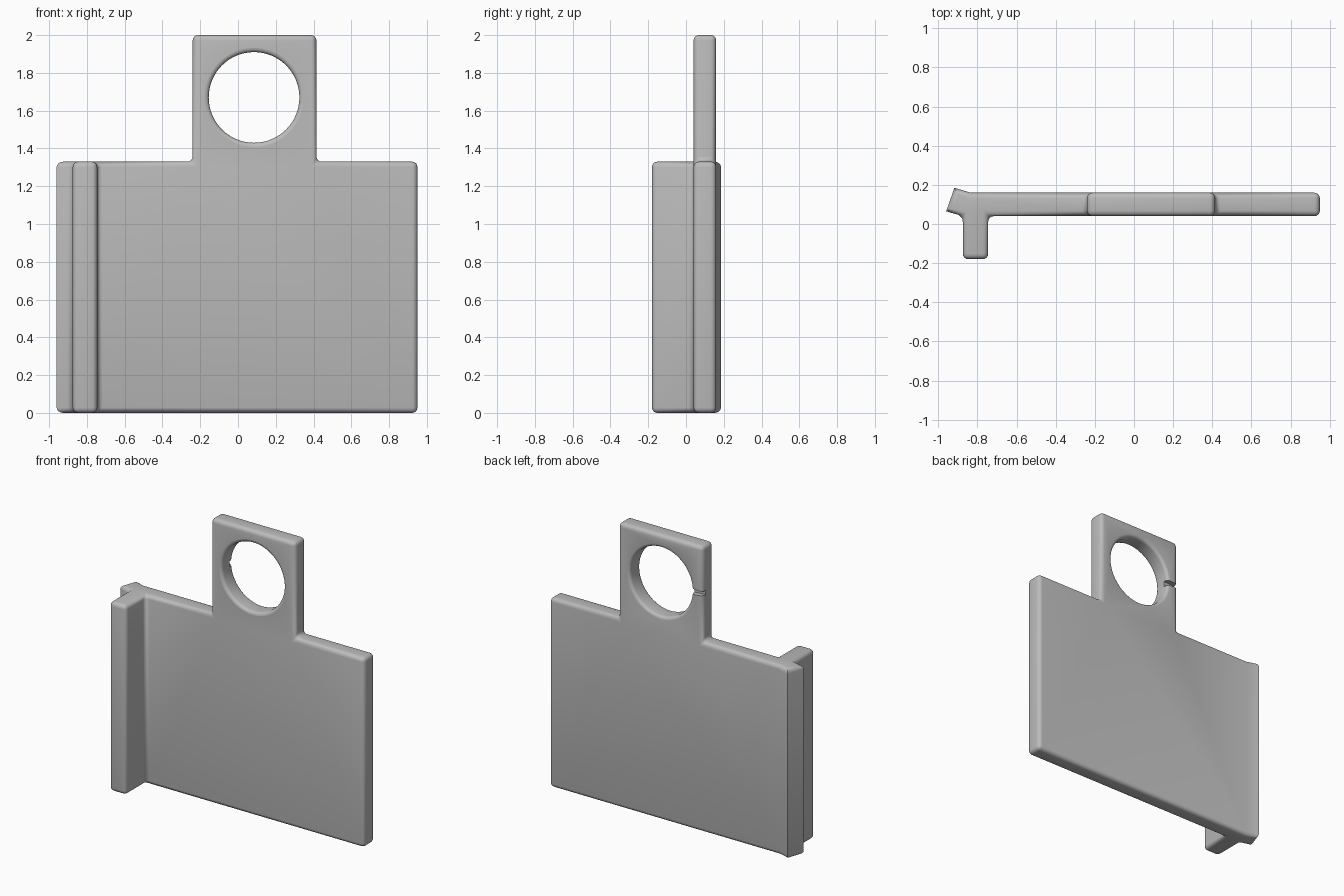
import bpy, bmesh, math
from mathutils import Vector

cube = bpy.data.objects.get("Cube")
if cube:
    bpy.data.objects.remove(cube)

FRONT, BACK, BODY_H, TOP = 0.04, 0.16, 1.33, 2.0
TAB_L, TAB_R = -0.24, 0.415
HOLE = Vector((0.085, 0.10, 1.67))

grey = bpy.data.materials.new("plain grey")
grey.use_nodes = True
colour = (0.5, 0.5, 0.5, 1)
grey.diffuse_color = colour
grey.node_tree.nodes["Principled BSDF"].inputs["Base Color"].default_value = colour


def make_object(name, bm):
    mesh = bpy.data.meshes.new(name)
    bmesh.ops.recalc_face_normals(bm, faces=bm.faces)
    bm.to_mesh(mesh)
    bm.free()
    mesh.materials.append(grey)
    obj = bpy.data.objects.new(name, mesh)
    bpy.context.collection.objects.link(obj)
    return obj


# Plate with rib and angled lip: plan outline raised to body height
outline = [(-0.96, 0.065), (-0.875, FRONT), (-0.875, -0.18), (-0.745, -0.18),
           (-0.745, FRONT), (TAB_L, FRONT), (TAB_R, FRONT), (0.95, FRONT),
           (0.95, BACK), (TAB_R, BACK), (TAB_L, BACK), (-0.835, BACK), (-0.918, 0.185)]
bm = bmesh.new()
base = bm.faces.new([bm.verts.new((x, y, 0)) for x, y in outline])
raised = bmesh.ops.extrude_face_region(bm, geom=[base])["geom"]
top_verts = [g for g in raised if isinstance(g, bmesh.types.BMVert)]
for v in top_verts:
    v.co.z = BODY_H


# Tab: split the top face at the tab's sides and extrude the middle
def pair_at(x):
    return [v for v in top_verts if abs(v.co.x - x) < 1e-4]


for x in (TAB_L, TAB_R):
    bmesh.ops.connect_verts(bm, verts=pair_at(x))
bm.normal_update()
tab_face = next(f for f in bm.faces if len(f.verts) == 4
                and all(v.co.z > BODY_H - 0.01 and TAB_L - 0.01 < v.co.x < TAB_R + 0.01
                        for v in f.verts))
raised = bmesh.ops.extrude_face_region(bm, geom=[tab_face])["geom"]
for v in raised:
    if isinstance(v, bmesh.types.BMVert):
        v.co.z = TOP
if tab_face.is_valid:
    bmesh.ops.delete(bm, geom=[tab_face], context='FACES_ONLY')
bmesh.ops.recalc_face_normals(bm, faces=bm.faces)
bmesh.ops.dissolve_limit(bm, angle_limit=math.radians(2), verts=bm.verts, edges=bm.edges)


# Round every sharp edge except the upright edges at the lip's end
def is_rounded(e):
    lip_end = all(v.co.x < -0.9 for v in e.verts)
    upright = abs(e.verts[0].co.z - e.verts[1].co.z) > 0.1
    return e.calc_face_angle(0) > math.radians(30) and not (lip_end and upright)


bmesh.ops.bevel(bm, geom=[e for e in bm.edges if is_rounded(e)], offset=0.028,
                offset_type='OFFSET', segments=4, profile=0.5, affect='EDGES',
                clamp_overlap=True)
plate = make_object("plate_with_rib_and_tab", bm)

# Hole cutter: cylinder that flares into a rounded rim at both faces
bm = bmesh.new()
half = (BACK - FRONT) / 2
rim = 0.022
side = [(half - rim + rim * math.sin(a), 0.24 + rim * (1 - math.cos(a)))
        for a in (math.pi / 2 * i / 4 for i in range(5))]
side.append((half + 0.05, 0.24 + rim))
rows = [(-d, r) for d, r in reversed(side)] + side
n = 64
rings = [[bm.verts.new(HOLE + Vector((r * math.cos(math.tau * i / n), d,
                                      r * math.sin(math.tau * i / n))))
          for i in range(n)] for d, r in rows]
for a, b in zip(rings, rings[1:]):
    for i in range(n):
        j = (i + 1) % n
        bm.faces.new((a[i], a[j], b[j], b[i]))
bm.faces.new(rings[0])
bm.faces.new(rings[-1])
hole_cutter = make_object("hole_cutter", bm)

# Notch cutter: small groove in the back face from the hole to the tab's edge
bm = bmesh.new()
bmesh.ops.create_cube(bm, size=1)
for v in bm.verts:
    flare = 0.042 if v.co.x > 0 else 0.026
    v.co = Vector((-0.195 + v.co.x * 0.13, BACK + v.co.y * 0.07, HOLE.z + v.co.z * flare))
notch_cutter = make_object("notch_cutter", bm)

# Cut, then shade smooth with sharp edges kept
bpy.context.view_layer.objects.active = plate
for cutter in (hole_cutter, notch_cutter):
    cutter.hide_render = True
    mod = plate.modifiers.new(cutter.name, 'BOOLEAN')
    mod.operation = 'DIFFERENCE'
    mod.solver = 'EXACT'
    mod.object = cutter
    bpy.ops.object.modifier_apply(modifier=mod.name)
    bpy.data.objects.remove(cutter)
for obj in bpy.context.selected_objects:
    obj.select_set(False)
plate.select_set(True)
bpy.ops.object.shade_smooth_by_angle(angle=math.radians(35))
